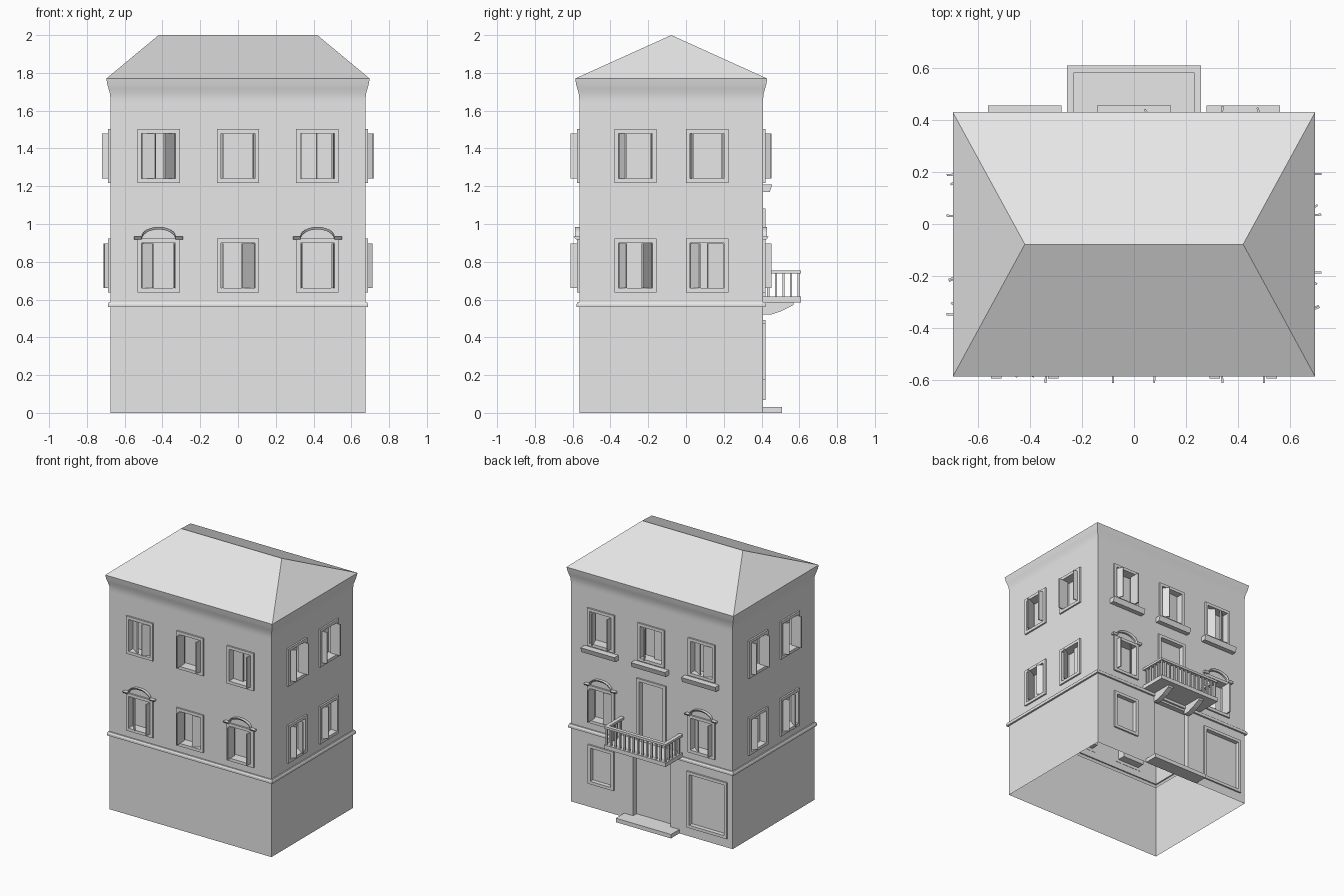
import bpy, bmesh
from math import radians, sin, cos, pi
from mathutils import Matrix, Vector

old = bpy.data.objects.get("Cube")
if old:
    bpy.data.objects.remove(old, do_unlink=True)

GREY = bpy.data.materials.new("plain_grey")
GREY.use_nodes = True
GREY.diffuse_color = (0.8, 0.8, 0.8, 1)
GREY.node_tree.nodes["Principled BSDF"].inputs["Base Color"].default_value = (0.8, 0.8, 0.8, 1)

HX, Y0, Y1 = 0.675, -0.565, 0.408   # wall planes


def wall(x, y, deg):
    return Matrix.Translation((x, y, 0)) @ Matrix.Rotation(radians(deg), 4, 'Z')


# Local axes of each wall: u to the right seen from outside, d outward, z up
FRONT, RIGHT = wall(0, Y0, 0), wall(HX, 0, 90)
BACK, LEFT = wall(0, Y1, 180), wall(-HX, 0, 270)


def make(name, bm):
    bmesh.ops.recalc_face_normals(bm, faces=bm.faces)
    me = bpy.data.meshes.new(name)
    bm.to_mesh(me)
    bm.free()
    me.materials.append(GREY)
    ob = bpy.data.objects.new(name, me)
    bpy.context.collection.objects.link(ob)
    return ob


def solid(bm, a, b):
    """Closed solid between two matching outlines."""
    va, vb = [bm.verts.new(p) for p in a], [bm.verts.new(p) for p in b]
    bm.faces.new(va)
    bm.faces.new(vb[::-1])
    n = len(va)
    for i in range(n):
        j = (i + 1) % n
        bm.faces.new((va[i], vb[i], vb[j], va[j]))


def prism(bm, m, profile, u0, u1):
    """Profile of (d, z) points swept along u."""
    solid(bm, *[[m @ Vector((u, -d, z)) for d, z in profile] for u in (u0, u1)])


def box(bm, m, u0, u1, d0, d1, z0, z1):
    prism(bm, m, [(d0, z0), (d1, z0), (d1, z1), (d0, z1)], u0, u1)


def frame(bm, m, c, half, z0, z1, w=0.022, d=0.012):
    for s in (-1, 1):
        a, b = sorted((c + s * half, c + s * (half + w)))
        box(bm, m, a, b, -0.002, d, z0 - w, z1 + w)
    for a, b in ((z0 - w, z0), (z1, z1 + w)):
        box(bm, m, c - half, c + half, -0.002, d, a, b)


cutters = bmesh.new()


def shutters(name, m, c, z0, z1, angles, half=0.087):
    """Two leaves hinged inside the opening, swung outward."""
    bm = bmesh.new()
    for s, ang in zip((1, -1), angles):
        a = radians(ang)
        along = Vector((cos(a) * s, -sin(a), 0))
        side = Vector((sin(a) * s, cos(a), 0)) * 0.008
        hinge = Vector((c - s * half, 0.038, 0))
        base = [hinge, hinge + along * 0.084, hinge + along * 0.084 + side, hinge + side]
        solid(bm, *[[m @ (p + Vector((0, 0, z))) for p in base] for z in (z0 + .002, z1 - .002)])
    make(name + "_shutters", bm)


def arch_hood(name, m, c):
    """Curved hood with a short level wing at each end."""
    bm = bmesh.new()
    path = [(-0.13, 0.925)]
    path += [(-0.09 * cos(pi * i / 12), 0.925 + 0.052 * sin(pi * i / 12)) for i in range(13)]
    path += [(0.13, 0.925)]
    for (ua, za), (ub, zb) in zip(path, path[1:]):
        wing = abs(ua) > 0.1 or abs(ub) > 0.1
        d = 0.03 if wing else 0.022
        ends = [[m @ Vector((c + u, -dd, z + t)) for dd, t in
                 ((-0.002, -0.006), (d * 0.6, -0.006), (d, 0.008), (-0.002, 0.008))]
                for u, z in ((ua, za), (ub, zb))]
        solid(bm, *ends)
    make(name + "_arched_hood", bm)


def window(name, m, c, z0, angles, arched=False, sill=False):
    z1 = z0 + 0.24
    box(cutters, m, c - 0.09, c + 0.09, -0.06, 0.05, z0, z1)
    bm = bmesh.new()
    frame(bm, m, c, 0.09, z0, z1)
    make(name + "_frame", bm)
    shutters(name, m, c, z0, z1, angles)
    if arched:
        arch_hood(name, m, c)
    if sill:
        bm = bmesh.new()
        prism(bm, m, [(-0.002, 1.17), (0.036, 1.17), (0.048, 1.208), (-0.002, 1.208)], c - 0.142, c + 0.142)
        make(name + "_sill", bm)


LOW, HIGH = 0.66, 1.24
COLS = (-0.42, 0, 0.42)

# Front and back windows, left to right
front_up, front_low = [(35, 50), (88, 86), (4, 88)], [(50, 88), (88, 40), (88, 88)]
back_up, back_low = [(70, 88), (60, 5), (30, 40)], [(88, 45), None, (40, 88)]
for i, c in enumerate(COLS):
    window(f"front_upper_window_{i}", FRONT, c, HIGH, front_up[i])
    window(f"front_lower_window_{i}", FRONT, c, LOW, front_low[i], arched=c != 0)
    window(f"back_upper_window_{i}", BACK, c, HIGH, back_up[i], sill=True)
    if c:
        window(f"back_lower_window_{i}", BACK, c, LOW, back_low[i], arched=True)

# Side windows
for side, m, s in (("right", RIGHT, 1), ("left", LEFT, -1)):
    for i, y in enumerate((-0.267, 0.112)):
        window(f"{side}_upper_window_{i}", m, s * y, HIGH, [(68, 88), (85, 88)][i])
        window(f"{side}_lower_window_{i}", m, s * y, LOW, [(65, 55), (58, 8)][i])

# Ground floor windows, front door and balcony door
for name, c, half, z0, z1, depth in (("small_ground_window", -0.42, 0.085, 0.20, 0.45, 0.02),
                                     ("large_ground_window", 0.465, 0.145, 0.09, 0.47, 0.02),
                                     ("balcony_door", 0, 0.10, 0.618, 1.06, 0.03)):
    box(cutters, BACK, c - half, c + half, -depth, 0.05, z0, z1)
    bm = bmesh.new()
    frame(bm, BACK, c, half, z0, z1)
    make(name + "_frame", bm)
box(cutters, BACK, -0.155, 0.155, -0.04, 0.05, 0.03, 0.545)

# House shell: walls, string course, flared cornice and hipped roof
bm = bmesh.new()
PROFILE = [(0, 0), (0, .56), (.014, .56), (.014, .575), (.008, .587), (0, .588), (0, 1.64),
           (0, 1.66), (.003, 1.69), (.01, 1.715), (.017, 1.74), (.021, 1.765), (.022, 1.77)]
rings = []
for o, z in PROFILE:
    x, a, b = HX + o, Y0 - o, Y1 + o
    rings.append([bm.verts.new(p) for p in ((-x, a, z), (x, a, z), (x, b, z), (-x, b, z))])
for r, t in zip(rings, rings[1:]):
    for i in range(4):
        j = (i + 1) % 4
        bm.faces.new((r[i], r[j], t[j], t[i]))
bm.faces.new(rings[0])
e = rings[-1]
ra, rb = [bm.verts.new((x, -0.078, 2.0)) for x in (-0.42, 0.42)]
for f in ((e[0], e[1], rb, ra), (e[1], e[2], rb), (e[2], e[3], ra, rb), (e[3], e[0], ra)):
    bm.faces.new(f)
house = make("house_walls_and_roof", bm)

# Cut the openings, then leave the underside open
cutter = make("opening_cutter", cutters)
cutter.hide_render = True
mod = house.modifiers.new("openings", 'BOOLEAN')
mod.operation, mod.solver, mod.object = 'DIFFERENCE', 'EXACT', cutter
cut = bpy.data.meshes.new_from_object(house.evaluated_get(bpy.context.evaluated_depsgraph_get()))
house.modifiers.clear()
house.data = cut
bpy.data.objects.remove(cutter, do_unlink=True)
bm = bmesh.new()
bm.from_mesh(cut)
under = [f for f in bm.faces if f.calc_center_median().z < 0.001]
bmesh.ops.delete(bm, geom=under, context='FACES')
bm.to_mesh(cut)
bm.free()
for ob in bpy.context.selected_objects:
    ob.select_set(False)
house.select_set(True)
bpy.context.view_layer.objects.active = house
bpy.ops.object.shade_smooth_by_angle(angle=radians(24))

# Door step
bm = bmesh.new()
box(bm, BACK, -0.23, 0.23, -0.002, 0.10, 0, 0.03)
make("door_step", bm)

# Balcony slab and brackets
bm = bmesh.new()
box(bm, BACK, -0.258, 0.258, -0.002, 0.202, 0.585, 0.615)
make("balcony_slab", bm)
bm = bmesh.new()
for c in (-0.14, 0.14):
    prism(bm, BACK, [(-.002, .52), (.04, .52), (.10, .54), (.16, .57), (.16, .586), (-.002, .586)],
          c - 0.02, c + 0.02)
make("balcony_brackets", bm)

# Balcony railing: handrail on three sides with square balusters
bm = bmesh.new()
RZ0, RZ1 = 0.738, 0.755
box(bm, BACK, -0.258, 0.258, 0.175, 0.202, RZ0, RZ1)
for s in (-1, 1):
    a, b = sorted((s * 0.23, s * 0.258))
    box(bm, BACK, a, b, 0, 0.175, RZ0, RZ1)
make("balcony_handrail", bm)
bm = bmesh.new()
posts = [(-0.244 + 0.488 * i / 13, 0.188) for i in range(14)]
posts += [(s * 0.244, 0.028 + 0.04 * i) for s in (-1, 1) for i in range(4)]
for u, d in posts:
    box(bm, BACK, u - 0.006, u + 0.006, d - 0.006, d + 0.006, 0.614, RZ0 + 0.001)
make("balcony_balusters", bm)
